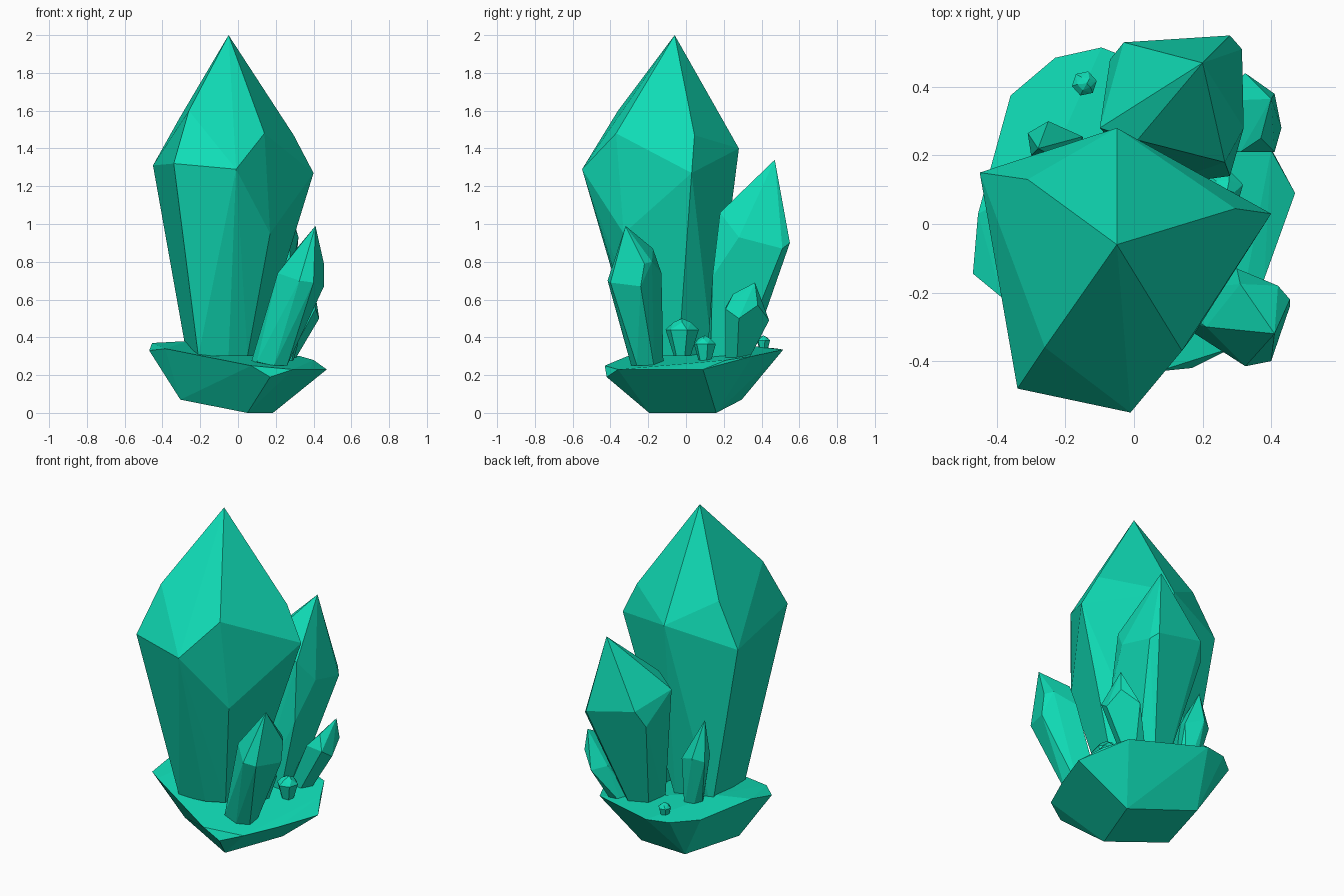
import bpy, bmesh, math

mat = bpy.data.materials.new("emerald")
mat.diffuse_color = (0.005, 0.72, 0.47, 1)


def ring(x, y, z, rx, ry, n, turn=0.0):
    """Polygon of n points around a centre."""
    return [(x + rx * math.cos(turn + i * math.tau / n),
             y + ry * math.sin(turn + i * math.tau / n), z) for i in range(n)]


def facet(name, points):
    """Flat-faced solid cut around a handful of corner points."""
    bm = bmesh.new()
    for p in points:
        bm.verts.new(p)
    res = bmesh.ops.convex_hull(bm, input=bm.verts)
    loose = {g for g in res["geom_interior"] + res["geom_unused"]
             if isinstance(g, bmesh.types.BMVert)}
    bmesh.ops.delete(bm, geom=list(loose), context='VERTS')
    bmesh.ops.dissolve_limit(bm, angle_limit=math.radians(4),
                             verts=bm.verts, edges=bm.edges)
    bmesh.ops.recalc_face_normals(bm, faces=bm.faces)
    me = bpy.data.meshes.new(name)
    bm.to_mesh(me)
    bm.free()
    me.materials.append(mat)
    ob = bpy.data.objects.new(name, me)
    bpy.context.collection.objects.link(ob)
    return ob


# rock base: rim, then underside
facet("rock_base", [
    (-.47, -.145, .33), (-.455, .03, .37), (-.42, .16, .36), (-.36, .375, .35),
    (-.23, .485, .34), (-.095, .515, .335), (.33, .35, .30), (.40, .215, .28),
    (.47, .09, .23), (.38, -.16, .23), (.29, -.36, .23), (.17, -.42, .19),
    (.07, -.43, .25), (-.385, -.215, .34), (-.27, .12, .38),
    (-.305, -.07, .07), (-.2, .295, .07), (.185, .16, 0), (.05, -.195, 0)])

# large central crystal: tip, upper facets, shoulder, foot
facet("main_crystal", [
    (-.05, -.06, 2.0),
    (-.26, -.36, 1.6), (-.31, .13, 1.56), (.14, -.37, 1.48), (.295, .045, 1.47),
    (-.05, .28, 1.40),
    (-.34, -.48, 1.32), (-.01, -.55, 1.29), (.40, .03, 1.27), (-.45, .15, 1.31),
    (.17, -.33, .95),
    (-.27, .14, .3), (-.21, -.26, .3), (-.05, -.24, .3), (.05, -.19, .3),
    (.10, -.04, .3), (-.03, .14, .3)])

# tall back crystal
facet("back_crystal", [
    (.20, .47, 1.34), (.01, .245, 1.1), (.265, .18, 1.06),
    (-.10, .28, 1.03), (-.03, .53, .97), (-.07, .48, .87), (.28, .55, .90),
    (.315, .51, .87), (.32, .28, .93), (.28, .14, .72),
    (0, .2, .27), (.03, .31, .27), (.13, .33, .27), (.2, .27, .27),
    (.19, .13, .27), (.06, .11, .27)])

# front right crystal
facet("front_crystal", [
    (.41, -.32, .99), (.31, -.175, .87),
    (.325, -.415, .70), (.40, -.40, .69), (.455, -.24, .67), (.455, -.22, .79),
    (.42, -.18, .80), (.30, -.13, .74), (.21, -.30, .74),
    (.07, -.2, .27), (.10, -.27, .27), (.19, -.29, .25), (.26, -.26, .25),
    (.25, -.17, .25), (.15, -.12, .27)])

# short right crystal
facet("right_crystal", [
    (.40, .365, .69), (.37, .25, .63),
    (.325, .44, .49), (.41, .38, .57), (.43, .28, .50), (.41, .21, .55),
    (.31, .21, .56), (.27, .36, .50)]
    + ring(.23, .27, .28, .07, .07, 6))

# slim left crystal
facet("left_crystal", [
    (-.28, .22, .87),
    (-.25, .30, .66), (-.31, .265, .64), (-.30, .20, .66), (-.15, .255, .62),
    (-.18, .17, .66)]
    + ring(-.19, .2, .32, .055, .055, 6))

# tiny buds: centre, shoulder radius, foot height, tip height
for i, (x, y, r, z0, z1) in enumerate([(.17, -.02, .09, .30, .50),
                                       (.26, .10, .06, .26, .41),
                                       (-.145, .41, .037, .32, .41)]):
    h = z1 - z0
    facet(f"bud_{i + 1}", [(x + r * .2, y, z1)]
          + ring(x, y, z0 + h * .7, r, r, 6, .3 + i)
          + ring(x, y, z0 + h * .9, r * .55, r * .55, 5, i)
          + ring(x, y, z0, r * .5, r * .5, 6, .3 + i))
